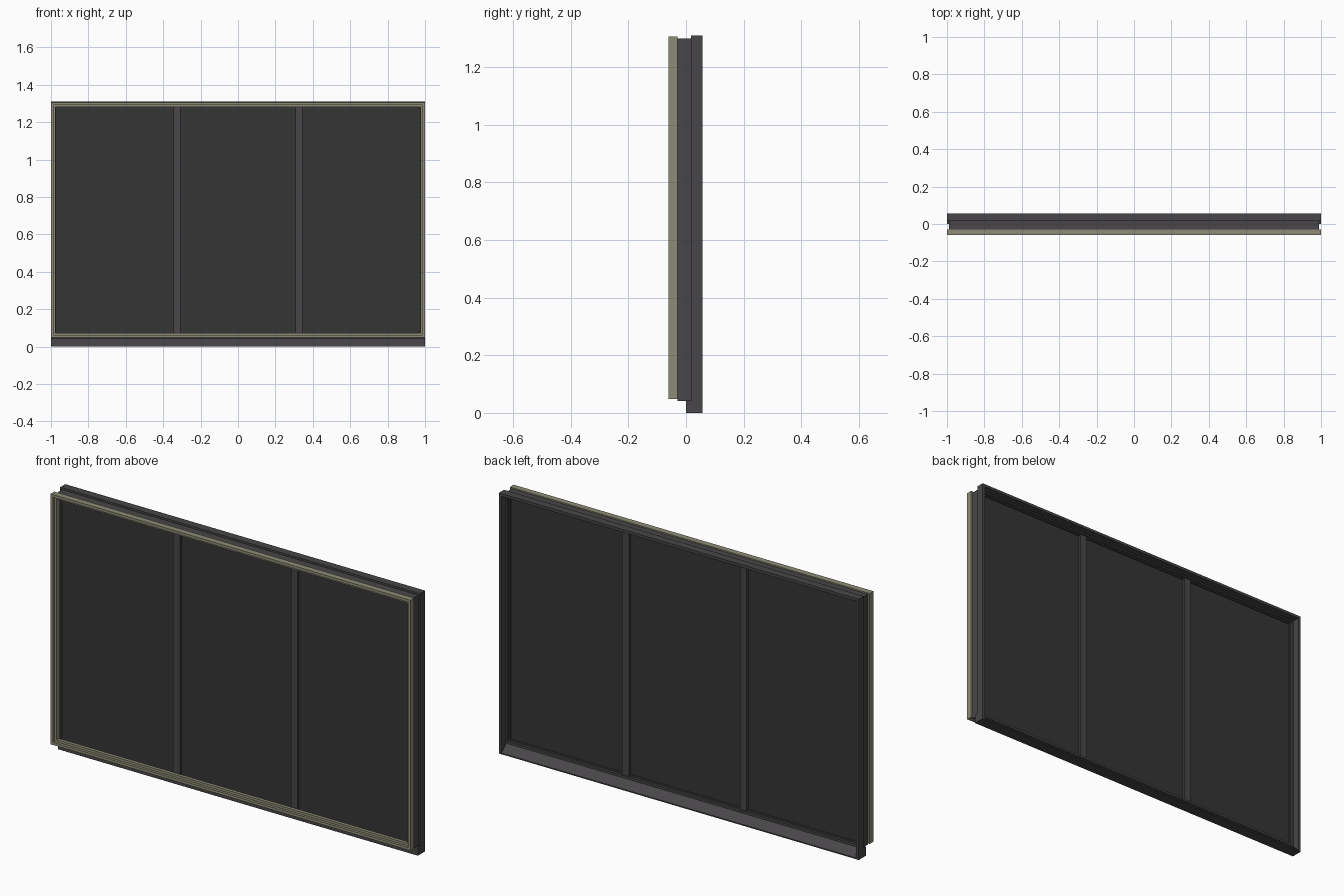
import bpy, bmesh

if "Cube" in bpy.data.objects:
    bpy.data.objects.remove(bpy.data.objects["Cube"])

def material(name, rgb):
    m = bpy.data.materials.new(name)
    m.diffuse_color = (*rgb, 1)
    m.use_nodes = True
    m.node_tree.nodes["Principled BSDF"].inputs["Base Color"].default_value = m.diffuse_color
    return m

TRIM = material("olive_trim", (0.27, 0.26, 0.18))
FRAME = material("dark_frame", (0.065, 0.062, 0.065))
GLASS = material("dark_glass", (0.035, 0.035, 0.035))

def finish(bm, name, mat):
    bmesh.ops.recalc_face_normals(bm, faces=bm.faces)
    me = bpy.data.meshes.new(name)
    bm.to_mesh(me)
    bm.free()
    me.materials.append(mat)
    ob = bpy.data.objects.new(name, me)
    bpy.context.collection.objects.link(ob)

def box(name, x0, x1, y0, y1, z0, z1, mat):
    bm = bmesh.new()
    bmesh.ops.create_cube(bm, size=1)
    for v in bm.verts:
        v.co = ((x0 + x1) / 2 + v.co.x * (x1 - x0),
                (y0 + y1) / 2 + v.co.y * (y1 - y0),
                (z0 + z1) / 2 + v.co.z * (z1 - z0))
    finish(bm, name, mat)

def mitred(name, half, z0, z1, profile, mat, closed=True):
    """Sweep an (inset, y) profile round a rectangle; open leaves out the bottom rail."""
    bm = bmesh.new()
    rings = []
    for sx, z, sz in ((-1, z0, 1 if closed else 0), (-1, z1, -1),
                      (1, z1, -1), (1, z0, 1 if closed else 0)):
        rings.append([bm.verts.new((sx * (half - d), y, z + sz * d)) for d, y in profile])
    n = len(profile)
    for i in range(4 if closed else 3):
        a, b = rings[i], rings[(i + 1) % 4]
        for j in range(n):
            k = (j + 1) % n
            bm.faces.new((a[j], a[k], b[k], b[j]))
    if not closed:
        bm.faces.new(rings[0])
        bm.faces.new(rings[3])
    finish(bm, name, mat)

# Front trim with a stepped inner lip
mitred("front_trim", 1.0, 0.048, 1.306,
       [(0, -0.03), (0, -0.06), (0.013, -0.06), (0.013, -0.047),
        (0.025, -0.047), (0.025, -0.03)], TRIM)

# Main window frame, stepped towards the back
mitred("window_frame", 0.99, 0.042, 1.30,
       [(0, -0.03), (0.017, -0.03), (0.017, 0.008), (0.011, 0.008),
        (0.011, 0.02), (0, 0.02)], FRAME)

# Outer casing: head and two jambs
mitred("outer_casing", 1.0, 0.0, 1.31,
       [(0, 0.017), (0, 0.057), (0.014, 0.057), (0.014, 0.017)], FRAME, closed=False)

# Sloping sill
bm = bmesh.new()
ends = [[bm.verts.new((x, y, z)) for y, z in
         ((0, 0), (0.056, 0), (0.056, 0.006), (0.014, 0.045), (0, 0.045))]
        for x in (-1, 1)]
for e in ends:
    bm.faces.new(e)
for j in range(5):
    k = (j + 1) % 5
    bm.faces.new((ends[0][j], ends[0][k], ends[1][k], ends[1][j]))
finish(bm, "sill", FRAME)

# Mullions
for side, s in (("left", -1), ("right", 1)):
    box(f"mullion_{side}", s * 0.327 - 0.019, s * 0.327 + 0.019,
        -0.02, 0.012, 0.05, 1.29, FRAME)

# Three panes
edges = [-0.978, -0.327, 0.327, 0.978]
for i in range(3):
    box(f"pane_{i + 1}", edges[i], edges[i + 1], -0.008, 0.0, 0.055, 1.287, GLASS)
